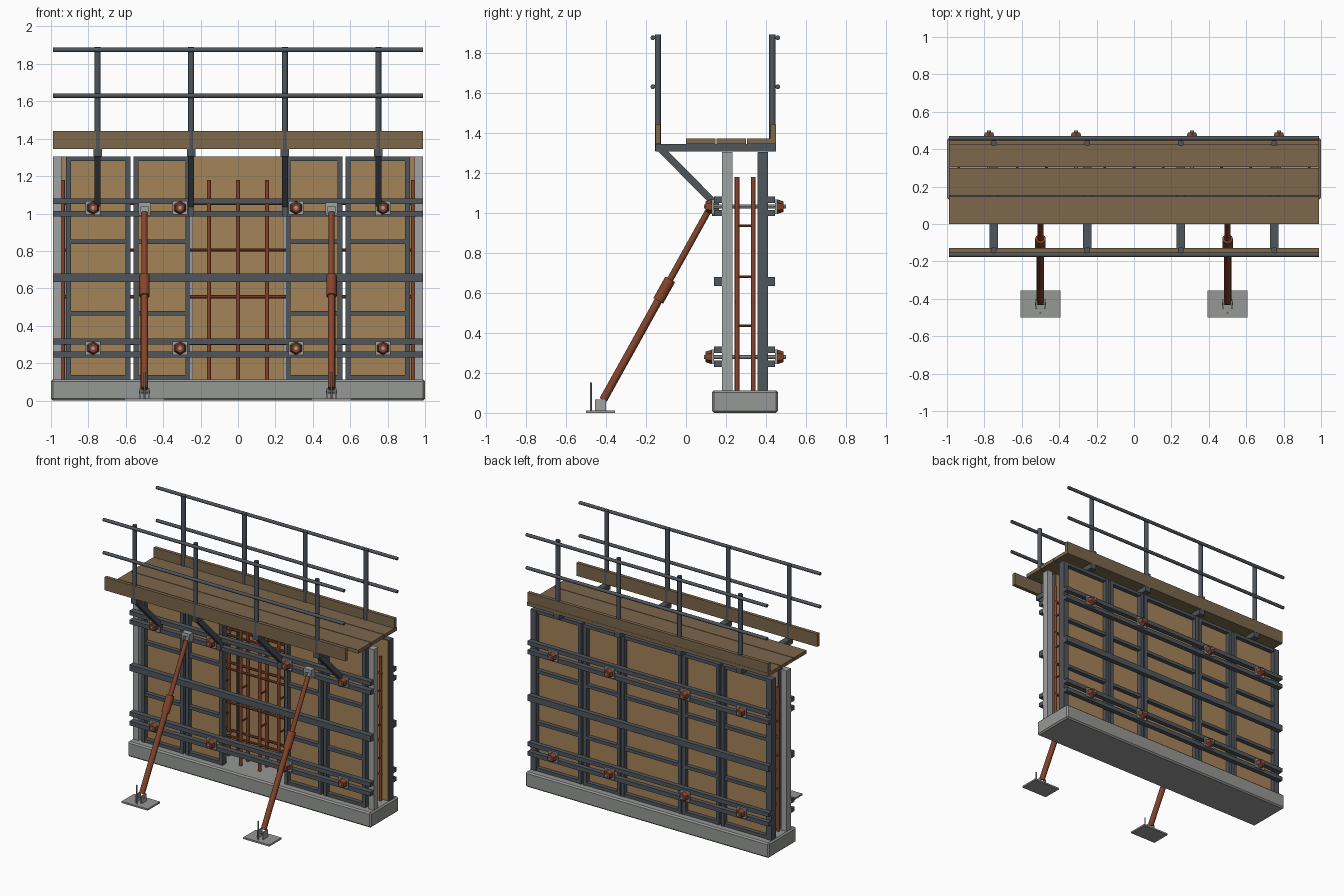
import bpy, bmesh, math
from mathutils import Vector, Matrix

if "Cube" in bpy.data.objects:
    bpy.data.objects.remove(bpy.data.objects["Cube"])


def material(name, rgb):
    m = bpy.data.materials.new(name)
    lin = [((c / 255 + 0.055) / 1.055) ** 2.4 for c in rgb]
    m.diffuse_color = (*lin, 1)
    m.use_nodes = True
    m.node_tree.nodes["Principled BSDF"].inputs["Base Color"].default_value = m.diffuse_color
    return m


CONCRETE = material("concrete grey", (150, 152, 149))
STEEL = material("dark steel", (80, 86, 92))
GALV = material("galvanised steel", (160, 163, 162))
RUST = material("rusty red", (132, 68, 44))
PLY = material("plywood", (164, 131, 88))
BOARD = material("weathered board", (124, 103, 76))


class Part:
    """Collects boxes and rods, then becomes one named object."""

    def __init__(self, name, mat):
        self.name, self.mat, self.bm = name, mat, bmesh.new()

    def box(self, x0, x1, y0, y1, z0, z1):
        m = Matrix.Translation(((x0 + x1) / 2, (y0 + y1) / 2, (z0 + z1) / 2))
        m = m @ Matrix.Diagonal((x1 - x0, y1 - y0, z1 - z0, 1))
        bmesh.ops.create_cube(self.bm, size=1, matrix=m)

    def rod(self, p, q, r, r2=None, sides=12):
        p, q = Vector(p), Vector(q)
        d = q - p
        m = Matrix.Translation((p + q) / 2) @ d.to_track_quat('Z', 'Y').to_matrix().to_4x4()
        bmesh.ops.create_cone(self.bm, cap_ends=True, segments=sides, radius1=r,
                              radius2=r if r2 is None else r2, depth=d.length, matrix=m)

    def bar(self, p, q, w, h):
        """Rectangular bar in the YZ plane from p to q."""
        p, q = Vector(p), Vector(q)
        d = q - p
        m = Matrix.Translation((p + q) / 2) @ Matrix.Rotation(math.atan2(d.z, d.y), 4, 'X')
        bmesh.ops.create_cube(self.bm, size=1, matrix=m @ Matrix.Diagonal((w, d.length, h, 1)))

    def done(self, smooth=False, bevel=0):
        me = bpy.data.meshes.new(self.name)
        self.bm.to_mesh(me)
        self.bm.free()
        me.materials.append(self.mat)
        ob = bpy.data.objects.new(self.name, me)
        bpy.context.collection.objects.link(ob)
        if bevel:
            b = ob.modifiers.new("bevel", 'BEVEL')
            b.width, b.segments = bevel, 1
        if smooth:
            bpy.context.view_layer.objects.active = ob
            ob.select_set(True)
            bpy.ops.object.shade_smooth_by_angle(angle=math.radians(40))
            ob.select_set(False)
        return ob


# Concrete footing
p = Part("footing", CONCRETE)
p.box(-1, 1, 0.13, 0.46, 0, 0.112)
p.done(bevel=0.01)

# Formwork panels: front wall has an opening in the middle, back wall is full
Z0, Z1 = 0.112, 1.305
front = [(-0.92, -0.575), (-0.558, -0.255), (0.255, 0.558), (0.575, 0.92)]
back = [(-0.99, -0.575), (-0.558, -0.255), (-0.248, 0.248), (0.255, 0.558), (0.575, 0.99)]
for side, spans, y0, y1, ply0, ply1 in (("front", front, 0.18, 0.23, 0.215, 0.232),
                                        ("back", back, 0.36, 0.41, 0.358, 0.375)):
    frame, sheet = Part(side + "_panel_frames", STEEL), Part(side + "_plywood", PLY)
    for a, b in spans:
        for x in (a, b):
            w = 0.045 if abs(x) > 0.95 else 0.026
            s = w if x == a else -w
            frame.box(min(x, x + s), max(x, x + s), y0, y1, Z0, Z1)
        for z in (Z0 + 0.012, 0.467, 0.85, Z1 - 0.012):
            frame.box(a + 0.01, b - 0.01, y0 + 0.004, y1 - 0.004, z - 0.012, z + 0.012)
        sheet.box(a + 0.006, b - 0.006, ply0, ply1, Z0, Z1 - 0.004)
    frame.done()
    sheet.done()

# Pale end posts on the front wall
p = Part("end_posts", GALV)
for s in (-1, 1):
    p.box(s * 0.9675 - 0.0225, s * 0.9675 + 0.0225, 0.18, 0.232, Z0, Z1)
p.done()

# Horizontal walers on both walls
p = Part("walers", STEEL)
for y0, y1 in ((0.14, 0.18), (0.41, 0.446)):
    for z0, z1 in ((0.23, 0.261), (0.3, 0.331), (0.635, 0.68), (0.983, 1.014), (1.05, 1.081)):
        p.box(-0.99, 0.99, y0, y1, z0, z1)
p.done()

# Tie rods, washer plates and nuts
plates, nuts, ties = Part("tie_plates", GALV), Part("tie_nuts", RUST), Part("tie_rods", GALV)
for x in (-0.775, -0.31, 0.31, 0.775):
    for z in (0.28, 1.031):
        ties.rod((x, 0.09, z), (x, 0.5, z), 0.01, sides=8)
        for wall, d in ((0.14, -1), (0.446, 1)):
            ya, yb = sorted((wall, wall + d * 0.012))
            plates.box(x - 0.04, x + 0.04, ya, yb, z - 0.036, z + 0.036)
            nuts.rod((x, wall + d * 0.012, z), (x, wall + d * 0.042, z), 0.036, 0.026, 6)
plates.done()
nuts.done()
ties.done()

# Reinforcement cage
p = Part("rebar_cage", RUST)
for y in (0.255, 0.337):
    for i in range(-6, 7):
        p.rod((i * 0.156, y, 0.1), (i * 0.156, y, 1.18), 0.0115, sides=10)
    for z in (0.305, 0.555, 0.805, 1.055):
        p.rod((-0.945, y, z), (0.945, y, z), 0.009, sides=8)
for i in range(-6, 7):
    for z in (0.435, 0.68, 0.935):
        p.rod((i * 0.156, 0.255, z), (i * 0.156, 0.337, z), 0.007, sides=8)
p.done(smooth=True)

# Platform brackets and guard rail posts
beams, posts = Part("platform_brackets", STEEL), Part("guard_posts", STEEL)
for x in (-0.75, -0.25, 0.25, 0.75):
    beams.box(x - 0.023, x + 0.023, -0.152, 0.45, 1.306, 1.345)
    beams.bar((x, -0.125, 1.318), (x, 0.15, 1.04), 0.032, 0.036)
    beams.box(x - 0.016, x + 0.016, 0.13, 0.165, 0.985, 1.07)
    for y in (-0.14, 0.432):
        posts.rod((x, y, 1.31), (x, y, 1.89), 0.016)
beams.done()
posts.done(smooth=True)

# Guard rails
p = Part("guard_rails", STEEL)
for y in (-0.165, 0.459):
    for z in (1.63, 1.875):
        p.rod((-0.99, y, z), (0.99, y, z), 0.012)
p.done(smooth=True)

# Deck planks and toe boards
p = Part("deck_planks", BOARD)
for i in range(3):
    p.box(-0.99, 0.99, i * 0.152, i * 0.152 + 0.147, 1.345, 1.371)
p.done()
p = Part("toe_boards", BOARD)
for y in (-0.14, 0.436):
    p.box(-0.99, 0.99, y - 0.013, y + 0.013, 1.346, 1.442)
p.done()

# Raking braces with foot plates and head brackets
tubes, feet, brackets = Part("brace_tubes", RUST), Part("foot_plates", CONCRETE), Part("brace_brackets", GALV)
low, high = Vector((0, -0.425, 0.045)), Vector((0, 0.12, 1.025))
for x in (-0.5, 0.5):
    o = Vector((x, 0, 0))
    at = lambda t: o + low.lerp(high, t)
    tubes.rod(at(0.02), at(0.56), 0.02)
    tubes.rod(at(0.5), at(0.98), 0.016)
    tubes.rod(at(0.525), at(0.635), 0.028)
    feet.box(x - 0.107, x + 0.107, -0.5, -0.355, 0, 0.012)
    brackets.rod((x, -0.475, 0.01), (x, -0.475, 0.152), 0.005, sides=8)
    for s in (-1, 1):
        brackets.box(x + s * 0.022 - 0.004, x + s * 0.022 + 0.004, -0.455, -0.4, 0.012, 0.068)
        brackets.box(x + s * 0.027 - 0.006, x + s * 0.027 + 0.006, 0.1, 0.145, 1.0, 1.055)
    brackets.rod((x - 0.03, -0.425, 0.045), (x + 0.03, -0.425, 0.045), 0.008, sides=8)
    brackets.box(x - 0.033, x + 0.033, 0.1, 0.145, 1.035, 1.06)
    brackets.box(x - 0.033, x + 0.033, 0.13, 0.145, 0.99, 1.06)
tubes.done(smooth=True)
feet.done()
brackets.done()
